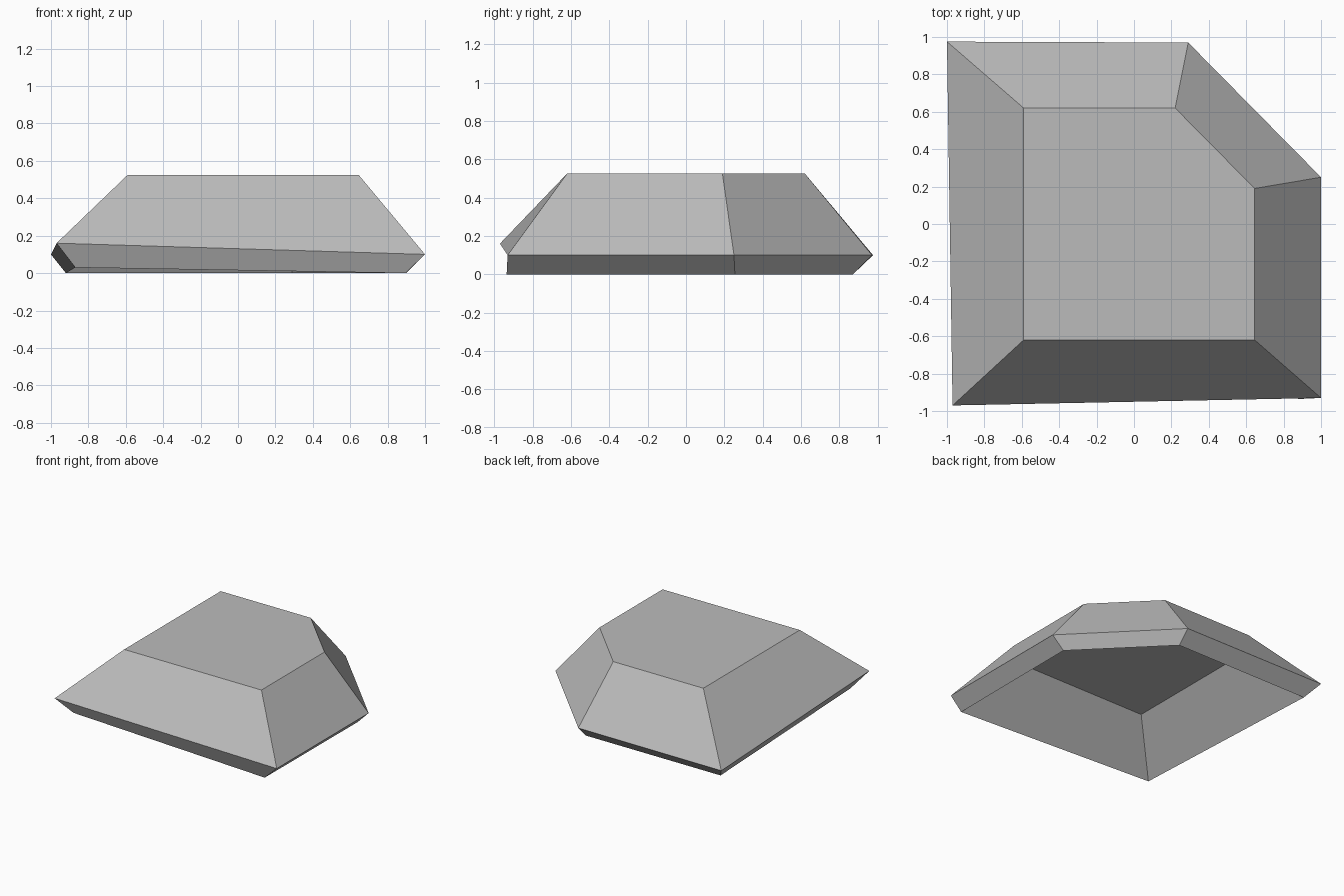
import bpy
import bmesh

# Remove the default cube only
default_cube = bpy.data.objects.get("Cube")
if default_cube:
    bpy.data.objects.remove(default_cube, do_unlink=True)


def make_material(name, colour):
    material = bpy.data.materials.new(name)
    material.use_nodes = True
    material.diffuse_color = colour
    shader = material.node_tree.nodes["Principled BSDF"]
    shader.inputs["Base Color"].default_value = colour
    return material


def at_height(outline, height):
    return [(x, y, height) for x, y in outline]


def bridge(bm, lower, upper):
    """Join two matching rings of vertices with a band of quads."""
    count = len(lower)
    for i in range(count):
        j = (i + 1) % count
        bm.faces.new((lower[i], lower[j], upper[j], upper[i]))


# Outlines run anticlockwise from the front right corner
deck_outline = [(-0.59, -0.62), (0.645, -0.62), (0.645, 0.19), (0.22, 0.62), (-0.59, 0.62)]
rim_outline = [(1, -0.93), (1, 0.25), (0.29, 0.97), (-1, 0.975)]
foot_outline = [(0.895, -0.935), (0.9, 0.255), (0.29, 0.87), (-0.92, 0.87)]

# The front right corner of the rim and foot is lifted
deck = at_height(deck_outline, 0.525)
rim = [(-0.97, -0.97, 0.16)] + at_height(rim_outline, 0.1)
foot = [(-0.87, -0.87, 0.03)] + at_height(foot_outline, 0)
ceiling = at_height(deck_outline, 0.39)

# Hollow shell: flat deck, sloping walls, bevelled lip, inner walls, ceiling
bm = bmesh.new()
rings = [[bm.verts.new(point) for point in ring] for ring in (ceiling, foot, rim, deck)]
for lower, upper in zip(rings, rings[1:]):
    bridge(bm, lower, upper)
bm.faces.new(rings[-1])
bm.faces.new(list(reversed(rings[0])))
bmesh.ops.recalc_face_normals(bm, faces=bm.faces)

mesh = bpy.data.meshes.new("chamfered_shell")
bm.to_mesh(mesh)
bm.free()
mesh.materials.append(make_material("mid_grey", (0.5, 0.5, 0.5, 1)))
shell = bpy.data.objects.new("chamfered_shell", mesh)
bpy.context.collection.objects.link(shell)
